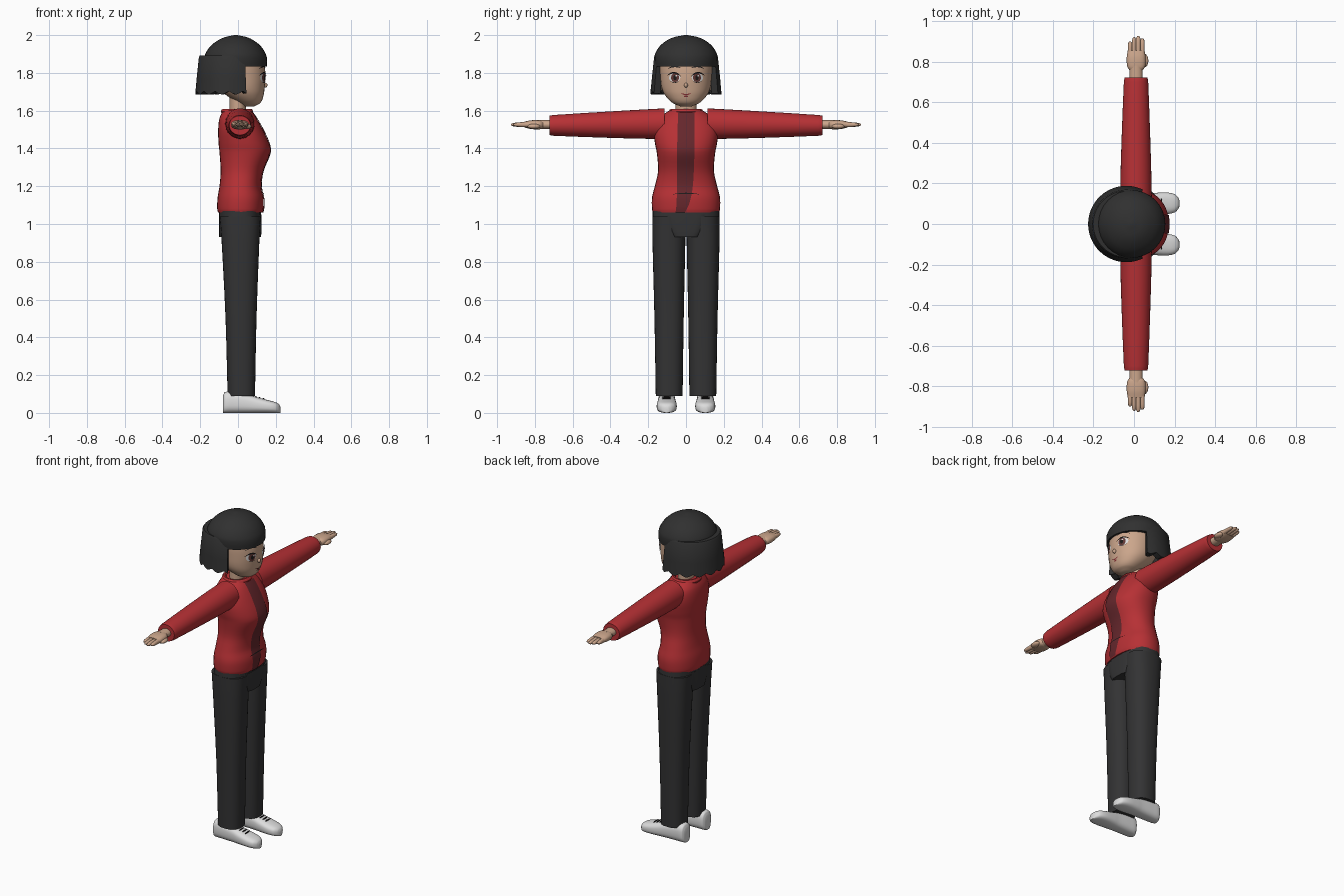
import bpy, bmesh, math
from mathutils import Vector

if "Cube" in bpy.data.objects:
    bpy.data.objects.remove(bpy.data.objects["Cube"])

# ---------- colours ----------
def material(name, r, g, b):
    m = bpy.data.materials.new(name)
    m.diffuse_color = (r, g, b, 1)
    m.use_nodes = True
    m.node_tree.nodes["Principled BSDF"].inputs["Base Color"].default_value = m.diffuse_color
    return m

RED = material("jersey red", 0.47, 0.03, 0.035)
MAROON = material("dark maroon", 0.13, 0.02, 0.025)
BLACK = material("charcoal cloth", 0.033, 0.033, 0.034)
HAIR = material("hair black", 0.03, 0.03, 0.03)
SKIN = material("skin", 0.6, 0.38, 0.26)
WHITE = material("shoe white", 0.72, 0.72, 0.72)
IRIS = material("iris brown", 0.12, 0.04, 0.035)
INK = material("lash black", 0.012, 0.01, 0.01)
LIP = material("lip red", 0.25, 0.03, 0.035)

# ---------- helpers ----------
def make(name, bm, mat, angle=40):
    me = bpy.data.meshes.new(name)
    bm.to_mesh(me)
    bm.free()
    me.materials.append(mat)
    ob = bpy.data.objects.new(name, me)
    bpy.context.collection.objects.link(ob)
    bpy.ops.object.select_all(action='DESELECT')
    ob.select_set(True)
    bpy.context.view_layer.objects.active = ob
    bpy.ops.object.shade_smooth_by_angle(angle=math.radians(angle))
    return ob

def loft(name, rings, mat, angle=40):
    """Skin closed rings of points and cap both ends."""
    bm = bmesh.new()
    vs = [[bm.verts.new(p) for p in r] for r in rings]
    n = len(vs[0])
    for a, b in zip(vs, vs[1:]):
        for i in range(n):
            bm.faces.new((a[i], a[(i + 1) % n], b[(i + 1) % n], b[i]))
    bm.faces.new(vs[0])
    bm.faces.new(vs[-1])
    bmesh.ops.recalc_face_normals(bm, faces=bm.faces)
    return make(name, bm, mat, angle)

def sample(rows, t):
    """Smooth (Hermite) interpolation of rows keyed by their first number."""
    k = max(i for i in range(len(rows) - 1) if i == 0 or rows[i][0] <= t)
    p, q = rows[k], rows[k + 1]
    a, b = rows[max(k - 1, 0)], rows[min(k + 2, len(rows) - 1)]
    h = q[0] - p[0]
    u = (t - p[0]) / h
    out = []
    for j in range(1, len(p)):
        m0 = (q[j] - a[j]) / (q[0] - a[0]) * h
        m1 = (b[j] - p[j]) / (b[0] - p[0]) * h
        out.append((2*u**3 - 3*u**2 + 1) * p[j] + (u**3 - 2*u**2 + u) * m0
                   + (3*u**2 - 2*u**3) * q[j] + (u**3 - u**2) * m1)
    return out

def body(name, rows, mat, axis='z', n=2.0, steps=4, sides=32, angle=40):
    """Loft superellipse sections; row = (position, a0, a1, b0, b1)."""
    ts = [p[0] + (q[0] - p[0]) * i / steps for p, q in zip(rows, rows[1:]) for i in range(steps)]
    rings = []
    for t in ts + [rows[-1][0]]:
        a0, a1, b0, b1 = sample(rows, t)
        ring = []
        for i in range(sides):
            w = 2 * math.pi * i / sides
            c, s = math.cos(w), math.sin(w)
            a = (a0 + a1) / 2 + (a1 - a0) / 2 * math.copysign(abs(c) ** (2 / n), c)
            b = (b0 + b1) / 2 + (b1 - b0) / 2 * math.copysign(abs(s) ** (2 / n), s)
            ring.append({'z': (a, b, t), 'y': (a, t, b), 'x': (t, a, b)}[axis])
        rings.append(ring)
    return loft(name, rings, mat, angle)

def sym(rows):
    return [(z, a, b, -w, w) for z, a, b, w in rows]

def drape(name, rows, segs, mat, off, n=2.0, cuts=6):
    """Thin skin on the front of a lofted body; segs = pairs of (y, z) ends."""
    bm = bmesh.new()
    grid = []
    for (y0, z0), (y1, z1) in segs:
        line = []
        for i in range(cuts + 1):
            y, z = y0 + (y1 - y0) * i / cuts, z0 + (z1 - z0) * i / cuts
            a0, a1, _, w = sample(rows, z)
            r = max(0, 1 - abs(y / w) ** n) ** (1 / n)
            line.append(bm.verts.new(((a0 + a1) / 2 + (a1 - a0) / 2 * r + off, y, z)))
        grid.append(line)
    for a, b in zip(grid, grid[1:]):
        for i in range(cuts):
            f = bm.faces.new((a[i], a[i + 1], b[i + 1], b[i]))
            f.normal_update()
            if f.normal.x < 0:
                f.normal_flip()
    return make(name, bm, mat)

def oval(cy, cz, ry, rz, k=10):
    ang = [0.12 + (math.pi - 0.24) * i / k for i in range(k + 1)]
    return [((cy - ry * math.sin(t), cz + rz * math.cos(t)),
             (cy + ry * math.sin(t), cz + rz * math.cos(t))) for t in ang]

def arc(cy, cz, half, rise, thick, tilt=0, k=8):
    us = [-1 + 2 * i / k for i in range(k + 1)]
    return [((cy + half * u, cz + rise * (1 - u * u) + tilt * u),
             (cy + half * u, cz + rise * (1 - u * u) + tilt * u + thick * (1.1 - u * u))) for u in us]

def ball(name, loc, scale, mat):
    bm = bmesh.new()
    bmesh.ops.create_uvsphere(bm, u_segments=16, v_segments=10, radius=1)
    for v in bm.verts:
        v.co = Vector(loc) + v.co * Vector(scale)
    return make(name, bm, mat)

# ---------- jersey ----------
TORSO = sym([(1.06, -.105, .13, .175), (1.08, -.11, .135, .18), (1.14, -.108, .135, .18),
             (1.2, -.098, .122, .165), (1.28, -.092, .132, .148), (1.38, -.098, .17, .155),
             (1.43, -.103, .163, .165), (1.5, -.105, .132, .17), (1.56, -.098, .098, .145),
             (1.6, -.08, .07, .09)])
body("jersey_body", TORSO, RED, n=2.2)
stripe = [(1.062, -.055, -.005), (1.11, -.05, .018), (1.2, -.048, .036), (1.4, -.047, .045), (1.59, -.042, .045)]
drape("front_stripe", TORSO,
      [((a, z), (b, z)) for z, (a, b) in
       ((1.062 + .528 * i / 32, sample(stripe, 1.062 + .528 * i / 32)) for i in range(33))],
      MAROON, .004, 2.2)
drape("pocket_seam", TORSO, arc(0, 1.157, .07, .002, .006), INK, .006, 2.2)

# collar ring
loft("collar", [[(-.005 + (.072 + .013 * math.cos(v)) * math.cos(u),
                  (.077 + .013 * math.cos(v)) * math.sin(u), 1.595 + .015 * math.sin(v))
                 for u in [2 * math.pi * i / 32 for i in range(32)]]
                for v in [2 * math.pi * j / 10 for j in range(11)]], RED)

# ---------- trousers hips ----------
body("waistband", sym([(1.025, -.1, .122, .178), (1.07, -.1, .122, .176)]), BLACK, n=2.5, steps=1)
body("pelvis", sym([(.93, -.1, .122, .075), (.96, -.1, .124, .098), (1.03, -.1, .125, .122),
                    (1.05, -.1, .125, .122)]), BLACK, n=4, steps=2)

# ---------- limbs, both sides ----------
for s, side in ((1, "left"), (-1, "right")):
    body(side + "_trouser_leg",
         [(.09, -.055, .09, s * .018, s * .16), (.5, -.066, .098, s * .012, s * .167),
          (.93, -.088, .114, s * .003, s * .178), (1.04, -.097, .12, s * .001, s * .178)], BLACK, n=2.4, steps=3)
    # shoe runs heel to toe along x
    body(side + "_shoe",
         [(x, s * .102 - w, s * .102 + w, 0, t) for x, w, t in
          ((-.08, .028, .09), (-.07, .042, .11), (-.02, .046, .11), (.06, .048, .095), (.1, .051, .083),
           (.16, .053, .067), (.2, .045, .056), (.218, .028, .045), (.225, .012, .032))],
         WHITE, axis='x', n=2.7)
    for i, x in enumerate((.095, .115, .135)):
        ball(f"{side}_lace_{i}", (x, s * .102, .085 - i * .005), (.004, .024, .004), INK)
    # sleeve, wrist and hand run along y
    body(side + "_sleeve",
         [(s * y, a, b, c, d) for y, a, b, c, d in
          ((.115, -.068, .088, 1.45, 1.612), (.3, -.065, .084, 1.453, 1.602), (.7, -.05, .07, 1.467, 1.577),
           (.722, -.046, .066, 1.471, 1.573))][::s], RED, axis='y', steps=3)
    body(side + "_wrist", [(s * y, -.022, .042, 1.502, 1.55) for y in (.7, .78)][::s], SKIN, axis='y', steps=1)
    body(side + "_palm",
         [(s * y, a, b, c, d) for y, a, b, c, d in
          ((.755, -.02, .04, 1.508, 1.543), (.775, -.033, .055, 1.501, 1.549), (.82, -.036, .057, 1.503, 1.549),
           (.855, -.03, .052, 1.511, 1.542))][::s], SKIN, axis='y', n=2.5, sides=20)
    for i, tip in enumerate((.9, .92, .927, .915)):
        x = -.019 + i * .02
        body(f"{side}_finger_{i}",
             [(s * y, x - w, x + w, 1.526 - h, 1.526 + h) for y, w, h in
              ((.84, .012, .014), (.87, .0115, .013), (tip - .012, .0105, .009), (tip, .004, .003))][::s],
             SKIN, axis='y', steps=2, sides=12)
    ball(side + "_thumb", (.05, s * .805, 1.517), (.021, .034, .014), SKIN)

# ---------- neck and head ----------
body("neck", sym([(1.56, -.045, .04, .055), (1.72, -.045, .045, .055)]), SKIN, steps=1)
HEAD = sym([(1.622, .03, .085, .028), (1.64, 0, .118, .07), (1.68, -.06, .135, .11), (1.72, -.1, .141, .129),
            (1.78, -.13, .145, .137), (1.84, -.15, .141, .14), (1.9, -.14, .125, .13), (1.95, -.1, .08, .09)])
body("head", HEAD, SKIN, n=2.1)
ball("nose", (.143, 0, 1.735), (.013, .01, .013), SKIN)
drape("mouth", HEAD, arc(0, 1.693, .028, -.011, .006), LIP, .004, 2.1)
drape("lower_lip", HEAD, oval(0, 1.676, .012, .004), LIP, .004, 2.1)
for s, side in ((1, "left"), (-1, "right")):
    ball(side + "_ear", (-.005, s * .136, 1.735), (.022, .012, .034), SKIN)
    drape(side + "_eye_white", HEAD, oval(s * .06, 1.775, .03, .024), WHITE, .003, 2.1)
    drape(side + "_iris", HEAD, oval(s * .058, 1.775, .021, .024), IRIS, .005, 2.1)
    drape(side + "_pupil", HEAD, oval(s * .058, 1.775, .009, .013), INK, .007, 2.1)
    drape(side + "_glint", HEAD, oval(s * .058 + .007, 1.785, .005, .005), WHITE, .009, 2.1)
    drape(side + "_upper_lash", HEAD, arc(s * .062, 1.783, .037, .013, .008, s * .003), INK, .008, 2.1)
    drape(side + "_lower_lash", HEAD, arc(s * .06, 1.756, .024, -.009, .003), INK, .006, 2.1)
    drape(side + "_brow", HEAD, arc(s * .062, 1.822, .036, .008, .006, s * -.002), INK, .005, 2.1)

# ---------- hair ----------
body("hair_cap", sym([(1.835, -.172, .153, .163), (1.87, -.177, .154, .167), (1.9, -.173, .147, .164),
                      (1.94, -.147, .122, .14), (1.97, -.11, .086, .104), (1.99, -.067, .045, .061),
                      (2.0, -.02, -.005, .008)]), HAIR)
# flared bob wrapping the back, with a ragged lower edge
rings = []
for i in range(41):
    t = math.radians(64 + 232 * i / 40)
    zb = 1.685 + (.006, .0, .008, .018)[i % 4]
    rings.append([(-.038 + r * math.cos(t), r * math.sin(t), z) for r, z in
                  ((.188, zb), (.181, 1.77), (.169, 1.885), (.163, 1.893), (.13, 1.893), (.15, zb))])
loft("hair_bob", rings, HAIR, 35)
